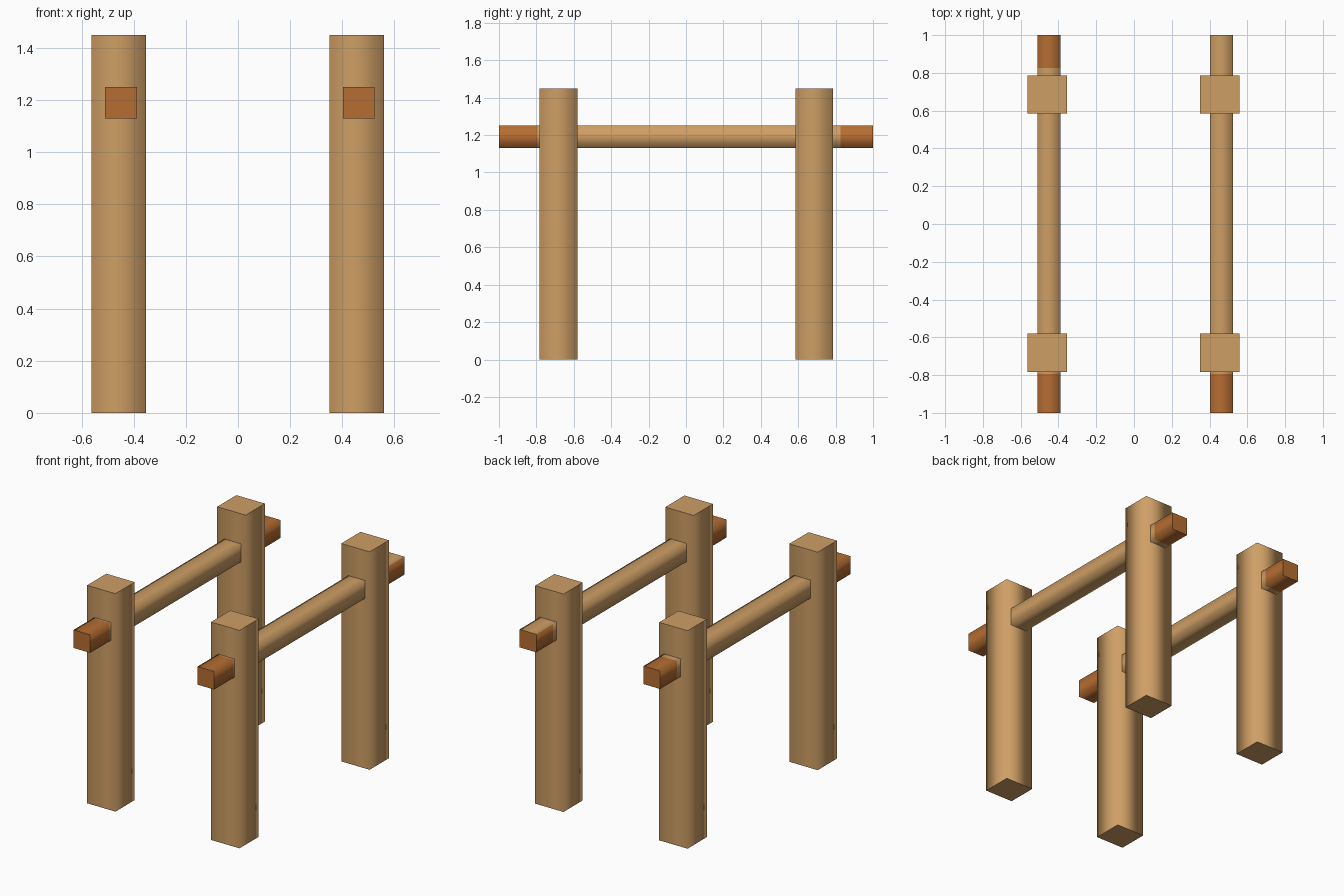
import bpy, bmesh
from mathutils import Matrix, Vector

if "Cube" in bpy.data.objects:
    bpy.data.objects.remove(bpy.data.objects["Cube"])


def material(name, rgb):
    m = bpy.data.materials.new(name)
    m.diffuse_color = (*rgb, 1)
    m.use_nodes = True
    m.node_tree.nodes["Principled BSDF"].inputs["Base Color"].default_value = m.diffuse_color
    return m


LIGHT = material("light wood", (0.62, 0.345, 0.13))
DARK = material("dark wood", (0.47, 0.155, 0.032))


def beam(name, centre, size, axis, cuts=(), dark_rule=None):
    """Square beam, rounded shading along its length and crisp ends."""
    bm = bmesh.new()
    bmesh.ops.create_cube(bm, size=1, matrix=Matrix.Translation(centre) @ Matrix.Diagonal((*size, 1)))
    along = Vector([float(i == axis) for i in range(3)])
    for c in cuts:
        bmesh.ops.bisect_plane(bm, geom=bm.verts[:] + bm.edges[:] + bm.faces[:],
                               plane_co=along * c, plane_no=along)
    bm.normal_update()
    for f in bm.faces:
        f.smooth = abs(f.normal[axis]) < 0.5
        if dark_rule and dark_rule(f.calc_center_median(), f.normal):
            f.material_index = 1
    for e in bm.edges:
        if any(not f.smooth for f in e.link_faces):
            e.smooth = False
    me = bpy.data.meshes.new(name)
    bm.to_mesh(me)
    bm.free()
    me.materials.append(LIGHT)
    me.materials.append(DARK)
    bpy.context.collection.objects.link(bpy.data.objects.new(name, me))


# four upright posts
for side, x in (("left", -0.458), ("right", 0.455)):
    for end, y in (("front", -0.682), ("back", 0.686)):
        beam(f"{end}_{side}_post", (x, y, 0.725), (0.209, 0.202, 1.45), 2)

# two rails with dark tips; the right rail's back tip keeps a light top
FRONT_CUT, BACK_CUT = -0.795, 0.825


def left_tip(c, n):
    return c.y < FRONT_CUT or c.y > BACK_CUT


def right_tip(c, n):
    return left_tip(c, n) and not (c.y > 0 and n.z > 0.5)


beam("left_rail", (-0.449, 0, 1.19), (0.122, 2, 0.12), 1, (FRONT_CUT, BACK_CUT), left_tip)
beam("right_rail", (0.463, 0, 1.19), (0.122, 2, 0.12), 1, (FRONT_CUT, BACK_CUT), right_tip)
